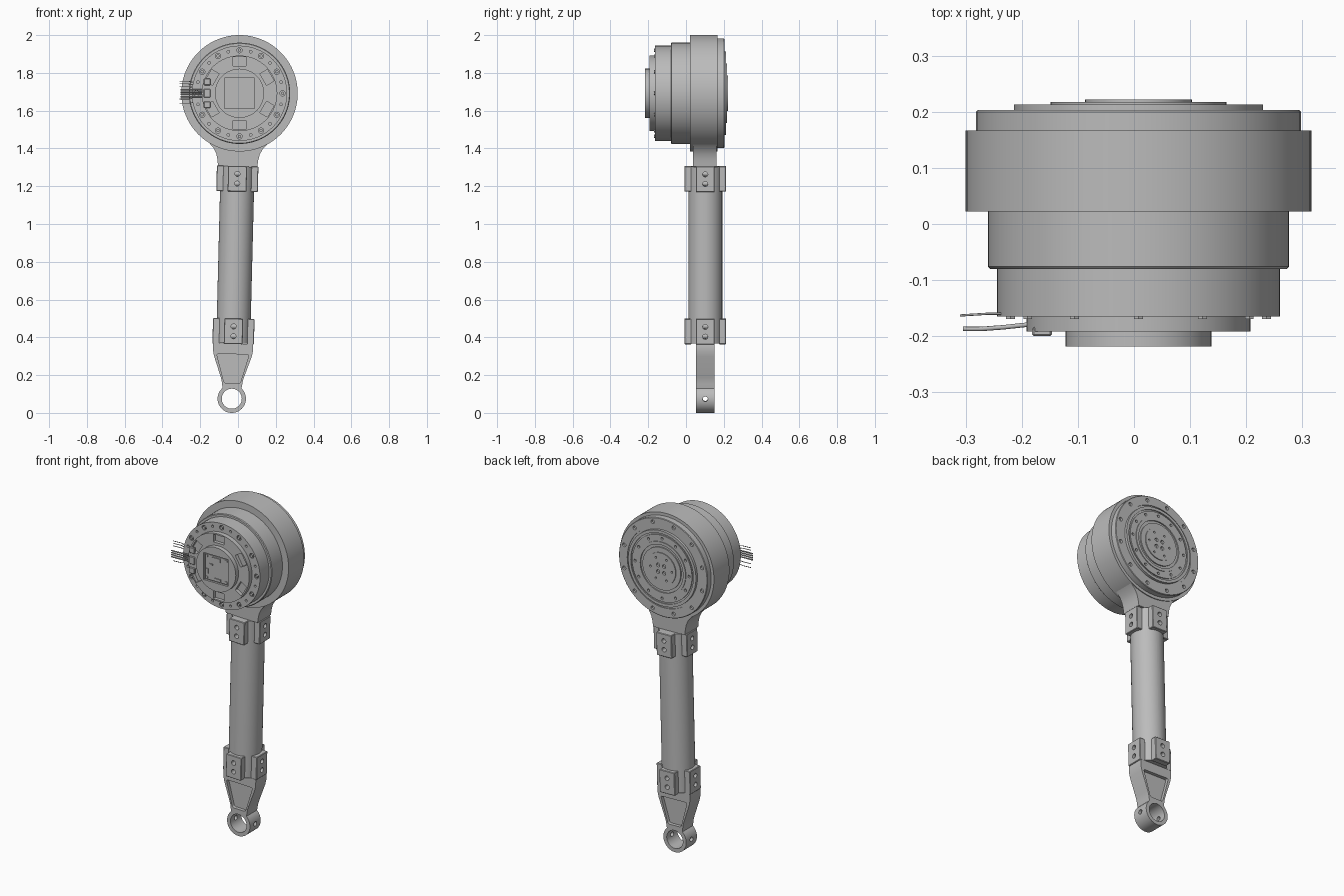
import bpy, bmesh, math
from mathutils import Matrix, Vector

if "Cube" in bpy.data.objects:
    bpy.data.objects.remove(bpy.data.objects["Cube"], do_unlink=True)

grey = bpy.data.materials.new("machined grey")
grey.use_nodes = True
grey.diffuse_color = (0.5, 0.5, 0.5, 1)
grey.node_tree.nodes["Principled BSDF"].inputs["Base Color"].default_value = (0.5, 0.5, 0.5, 1)

MID_Y = 0.102
ROD = Matrix.Translation((-0.033, MID_Y, 0.075)) @ Matrix.Rotation(math.radians(1.45), 4, 'Y')
MOTOR = Matrix.Translation((0.008, 0, 1.692))


# ---------- helpers ----------
def finish(name, bm, frame):
    bmesh.ops.recalc_face_normals(bm, faces=bm.faces)
    me = bpy.data.meshes.new(name)
    bm.to_mesh(me)
    bm.free()
    me.materials.append(grey)
    ob = bpy.data.objects.new(name, me)
    ob.matrix_world = frame
    bpy.context.collection.objects.link(ob)
    return ob


def add_cyl(bm, centre, axis, r, length, sides=16):
    turn = Vector((0, 0, 1)).rotation_difference(Vector(axis)).to_matrix().to_4x4()
    bmesh.ops.create_cone(bm, cap_ends=True, segments=sides, radius1=r, radius2=r,
                          depth=length, matrix=Matrix.Translation(centre) @ turn)


def add_box(bm, centre, size, turn=0, bevel=0):
    m = Matrix.Rotation(turn, 4, 'Y') @ Matrix.Translation(centre) @ Matrix.Diagonal((*size, 1))
    verts = bmesh.ops.create_cube(bm, size=1, matrix=m)["verts"]
    if bevel:
        edges = list({e for v in verts for e in v.link_edges})
        bmesh.ops.bevel(bm, geom=edges, offset=bevel, segments=1, affect='EDGES')


def add_prism(bm, outline, y0, y1, rounding=0):
    face = bm.faces.new([bm.verts.new((x, y0, z)) for x, z in outline])
    out = bmesh.ops.extrude_face_region(bm, geom=[face])["geom"]
    top = [v for v in out if isinstance(v, bmesh.types.BMVert)]
    bmesh.ops.translate(bm, verts=top, vec=(0, y1 - y0, 0))
    if rounding:
        sides = list({e for v in top for e in v.link_edges
                      if abs(e.verts[0].co.y - e.verts[1].co.y) > 1e-4})
        bmesh.ops.bevel(bm, geom=sides, offset=rounding, segments=4, affect='EDGES', profile=0.5)


def lathe(name, profile, steps=96):
    bm = bmesh.new()
    verts = [bm.verts.new((r, y, 0)) for r, y in profile]
    edges = [bm.edges.new(p) for p in zip(verts, verts[1:])]
    bmesh.ops.spin(bm, geom=verts + edges, cent=(0, 0, 0), axis=(0, 1, 0),
                   angle=2 * math.pi, steps=steps)
    bmesh.ops.remove_doubles(bm, verts=bm.verts, dist=1e-5)
    return finish(name, bm, MOTOR)


def select(ob):
    bpy.ops.object.select_all(action='DESELECT')
    ob.select_set(True)
    bpy.context.view_layer.objects.active = ob


def cut(ob, bm, frame):
    cutter = finish("cutter", bm, frame)
    cutter.hide_render = True
    mod = ob.modifiers.new("cut", 'BOOLEAN')
    mod.operation, mod.solver, mod.object = 'DIFFERENCE', 'EXACT', cutter
    select(ob)
    bpy.ops.object.modifier_apply(modifier="cut")
    bpy.data.objects.remove(cutter, do_unlink=True)


def smooth(ob):
    select(ob)
    bpy.ops.object.shade_smooth_by_angle(angle=math.radians(30))


def ring(count, radius, start=0):
    for i in range(count):
        a = math.radians(start) + 2 * math.pi * i / count
        yield radius * math.cos(a), radius * math.sin(a), a


def mirrored(half):
    return half + [(-x, z) for x, z in reversed(half)]


# ---------- motor housing ----------
motor = lathe("motor_housing", [
    (0, -0.218), (0.13, -0.218), (0.13, -0.192), (0.2, -0.192), (0.2, -0.165),
    (0.252, -0.165), (0.252, -0.08), (0.264, -0.08), (0.268, -0.076), (0.268, 0.022),
    (0.308, 0.022), (0.308, 0.167), (0.29, 0.167), (0.29, 0.2), (0.287, 0.203),
    (0.235, 0.203), (0.235, 0.198), (0.222, 0.198), (0.222, 0.213), (0.205, 0.213),
    (0.205, 0.207), (0.196, 0.207), (0.196, 0.213), (0.157, 0.213), (0.157, 0.217),
    (0.14, 0.217), (0.14, 0.21), (0.125, 0.21), (0.125, 0.217), (0.095, 0.217),
    (0.095, 0.222), (0, 0.222)])

holes = bmesh.new()
for count, radius, start, y, r in ((12, 0.228, 0, -0.165, 0.014), (12, 0.228, 15, -0.165, 0.007),
                                   (12, 0.264, 15, 0.203, 0.011), (12, 0.177, 0, 0.213, 0.008),
                                   (4, 0.028, 45, 0.222, 0.011), (6, 0.07, 0, 0.222, 0.006)):
    for x, z, a in ring(count, radius, start):
        add_cyl(holes, (x, y, z), (0, 1, 0), r, 0.024)
for i in range(6):
    add_box(holes, (0.168, -0.19, 0), (0.046, 0.036, 0.07), math.radians(30 + 60 * i))
add_box(holes, (0, -0.218, 0), (0.16, 0.024, 0.16))
cut(motor, holes, MOTOR)
smooth(motor)

# Socket screws seated in the front holes
bm = bmesh.new()
for x, z, a in ring(12, 0.228):
    add_cyl(bm, (x, -0.162, z), (0, 1, 0), 0.009, 0.014, 6)
finish("front_screws", bm, MOTOR)

# ---------- control board ----------
bm = bmesh.new()
add_box(bm, (0, -0.209, 0), (0.148, 0.006, 0.148))
for x, z, a in ring(4, 0.09, 45):
    add_cyl(bm, (x, -0.213, z), (0, 1, 0), 0.008, 0.006)
for x, z, w, h in ((0, 0.055, 0.05, 0.022), (-0.062, -0.025, 0.016, 0.03),
                   (0.01, -0.06, 0.04, 0.01), (-0.035, 0.02, 0.02, 0.008)):
    add_box(bm, (x, -0.212, z), (w, 0.01, h))
finish("control_board", bm, MOTOR)

# ---------- cable sockets and cables ----------
bm = bmesh.new()
for z, h in ((-0.06, 0.035), (0, 0.045), (0.06, 0.035)):
    add_box(bm, (-0.172, -0.192, z), (0.035, 0.016, h), 0, 0.003)
finish("cable_sockets", bm, MOTOR)


def cable(name, points, radius):
    cu = bpy.data.curves.new(name, 'CURVE')
    cu.dimensions, cu.bevel_depth, cu.bevel_resolution = '3D', radius, 2
    cu.use_fill_caps = True
    sp = cu.splines.new('POLY')
    sp.points.add(len(points) - 1)
    for p, co in zip(sp.points, points):
        p.co = (*co, 1)
    cu.materials.append(grey)
    ob = bpy.data.objects.new(name, cu)
    ob.matrix_world = MOTOR
    bpy.context.collection.objects.link(ob)


for i in range(4):
    z = 0.018 - 0.012 * i
    cable("power_cable", [(-0.185, -0.178, z), (-0.24, -0.184, z), (-0.28, -0.187, z),
                          (-0.313, -0.187, z)], 0.004)
for z in (-0.053, -0.03, 0.035, 0.05, 0.064):
    cable("signal_wire", [(-0.23, -0.16, z * 0.85), (-0.27, -0.16, z), (-0.318, -0.163, z)], 0.002)

# ---------- neck under the motor ----------
bm = bmesh.new()
half = [(0.104, 1.232), (0.108, 1.265), (0.115, 1.295), (0.13, 1.325), (0.16, 1.357),
        (0.2, 1.387), (0.2, 1.45)]
add_prism(bm, mirrored(half), -0.065, 0.06)
smooth(finish("neck", bm, ROD))

# ---------- tube with clamp pads at both ends ----------
bm = bmesh.new()
add_cyl(bm, (0, 0, 0.762), (0, 0, 1), 0.09, 0.936, 64)
tube = finish("tube", bm, ROD)
bolts = bmesh.new()
for base in (0.357, 1.165):
    for dz in (-0.026, 0.026):
        add_cyl(bolts, (0, 0, base + dz), (1, 0, 0), 0.0135, 0.3, 20)
        add_cyl(bolts, (0, 0, base + dz), (0, 1, 0), 0.0135, 0.3, 20)
cut(tube, bolts.copy(), ROD)
smooth(tube)

for label, base in (("lower", 0.357), ("upper", 1.165)):
    for i in range(4):
        bm = bmesh.new()
        add_box(bm, (0.091, 0, base), (0.038, 0.1, 0.135), 0, 0.003)
        bmesh.ops.rotate(bm, verts=bm.verts, matrix=Matrix.Rotation(i * math.pi / 2, 3, 'Z'))
        pad = finish(label + "_clamp_pad", bm, ROD)
        cut(pad, bolts.copy(), ROD)
        smooth(pad)
bolts.free()

# ---------- lower arm with ring eye ----------
bm = bmesh.new()
half = [(0.104, 0.292), (0.106, 0.285), (0.106, 0.255), (0.1, 0.225), (0.062, 0.115),
        (0.056, 0.095), (0.054, 0.08)]
for i in range(25):
    a = math.radians(48 - 138 * i / 24)
    half.append((0.075 * math.cos(a), 0.075 * math.sin(a)))
half[-1] = (0.001, -0.075)
add_prism(bm, mirrored(half), -0.05, 0.05)
arm = finish("lower_arm", bm, ROD)

pockets = bmesh.new()
add_cyl(pockets, (0, 0, 0), (0, 1, 0), 0.053, 0.2, 48)
for side in (-1, 1):
    add_prism(pockets, mirrored([(0.042, 0.082), (0.086, 0.236)]), side * 0.03, side * 0.08, 0.01)
cut(arm, pockets, ROD)
bm = bmesh.new()
add_cyl(bm, (0, 0, 0), (1, 0, 0), 0.0135, 0.3, 20)
cut(arm, bm, ROD)
smooth(arm)
